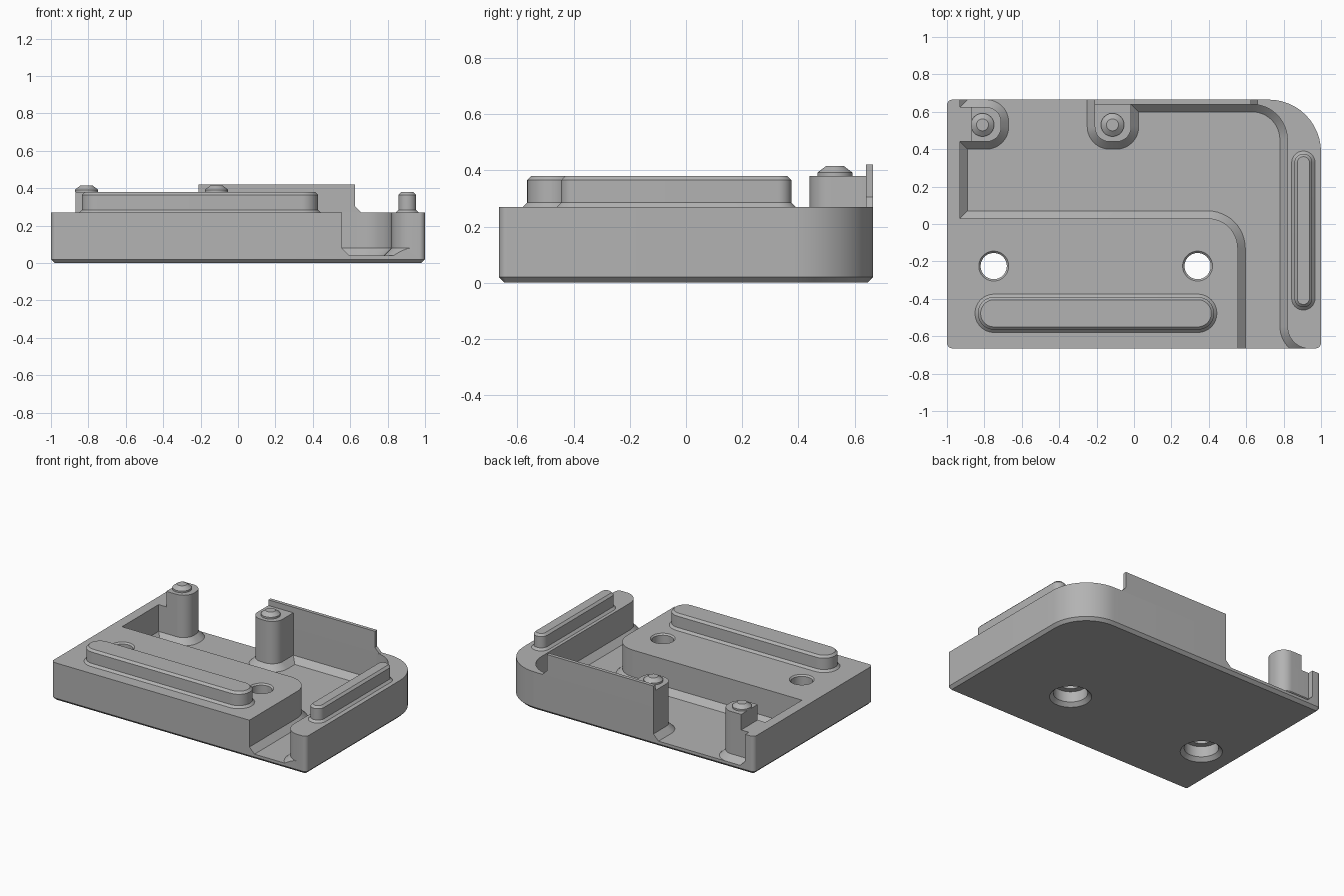
import bpy, bmesh, math
from mathutils import Vector

if "Cube" in bpy.data.objects:
    bpy.data.objects.remove(bpy.data.objects["Cube"])

grey = bpy.data.materials.new("plain grey")
grey.use_nodes = True
grey.diffuse_color = (0.45, 0.45, 0.45, 1)
grey.node_tree.nodes["Principled BSDF"].inputs["Base Color"].default_value = grey.diffuse_color

SEG = 12
BACK = 0.665
TOP = 0.27
POST_TOP = 0.38


def ring(corners, inset):
    """Counter-clockwise outline with rounded corners (x, y, radius), moved inwards."""
    pts = []
    for i, (x, y, r) in enumerate(corners):
        p = Vector((x, y))
        a = (p - Vector(corners[i - 1][:2])).normalized()
        b = (Vector(corners[(i + 1) % len(corners)][:2]) - p).normalized()
        turn = a.x * b.y - a.y * b.x
        q = p + (b - a) * inset / turn
        if r == 0:
            pts.append(q)
            continue
        side = 1 if turn > 0 else -1
        r = r - side * inset
        centre = q + (b - a) * r
        for k in range(SEG + 1):
            t = k / SEG * math.pi / 2
            pts.append(centre - r * (b * math.cos(t) - a * math.sin(t)))
    return pts


def loft(name, corners, levels):
    """Stack insets of one outline at the given (z, inset) levels."""
    bm = bmesh.new()
    rings = [[bm.verts.new((p.x, p.y, z)) for p in ring(corners, d)] for z, d in levels]
    for low, high in zip(rings, rings[1:]):
        for i in range(len(low)):
            j = (i + 1) % len(low)
            bm.faces.new((low[i], low[j], high[j], high[i]))
    bm.faces.new(rings[0][::-1])
    bm.faces.new(rings[-1])
    return finish(name, bm)


def finish(name, bm):
    bmesh.ops.recalc_face_normals(bm, faces=bm.faces)
    mesh = bpy.data.meshes.new(name)
    bm.to_mesh(mesh)
    bm.free()
    mesh.materials.append(grey)
    obj = bpy.data.objects.new(name, mesh)
    bpy.context.collection.objects.link(obj)
    return obj


def smooth(obj):
    bpy.ops.object.select_all(action='DESELECT')
    obj.select_set(True)
    bpy.context.view_layer.objects.active = obj
    bpy.ops.object.shade_smooth_by_angle(angle=math.radians(25))


def box(x0, x1, y0, y1, r):
    """Outline of a rectangle with equal corner radii."""
    return [(x0, y0, r), (x1, y0, r), (x1, y1, r), (x0, y1, r)]


def disc(x, y, r):
    return box(x - r, x + r, y - r, y + r, r * 0.999)


def cut(obj, cutter):
    mod = obj.modifiers.new("cut", 'BOOLEAN')
    mod.operation = 'DIFFERENCE'
    mod.solver = 'EXACT'
    mod.object = cutter
    bpy.context.view_layer.objects.active = obj
    bpy.ops.object.modifier_apply(modifier=mod.name)
    bpy.data.objects.remove(cutter)


# Tray body with a chamfered underside and one large corner
body = loft("tray_body",
            [(-1, -BACK, 0.03), (1, -BACK, 0.03), (1, BACK, 0.28), (-1, BACK, 0.03)],
            [(0, 0.02), (0.02, 0), (TOP, 0)])

# Pocket leaving the front block, side walls and post bases, open at front and back
pocket = [(0.555, -0.9, 0), (1.2, -0.9, 0), (1.2, -0.667, 0), (0.82, -0.667, 0.12),
          (0.82, 0.64, 0.19), (-0.015, 0.64, 0),
          (-0.015, 0.44, 0.08), (-0.21, 0.44, 0.08), (-0.21, 0.9, 0),
          (-0.93, 0.9, 0), (-0.93, 0.625, 0), (-0.71, 0.625, 0.08),
          (-0.71, 0.44, 0.08), (-0.93, 0.44, 0), (-0.93, 0.03, 0), (0.555, 0.03, 0.16)]
cut(body, loft("pocket_cutter", pocket, [(0.04, 0.04), (0.08, 0), (0.5, 0)]))

# Screw holes, countersunk on top and counterbored below
for x in (-0.75, 0.34):
    cut(body, loft("hole_cutter", disc(x, -0.225, 0.07),
                   [(-0.01, -0.075), (0.025, -0.04), (0.1, -0.04), (0.1, 0),
                    (0.26, 0), (0.28, -0.02)]))
smooth(body)

# Raised rails with flared feet and chamfered tops
for name, outline in (("front_rail", box(-0.835, 0.428, -0.565, -0.39, 0.087)),
                      ("side_rail", box(0.858, 0.953, -0.445, 0.375, 0.047))):
    smooth(loft(name, outline, [(TOP, -0.015), (0.285, 0), (0.365, 0), (POST_TOP, 0.015)]))

# Upper parts of the two posts
smooth(loft("right_post", [(-0.87, 0.44, 0), (-0.71, 0.44, 0.08),
                           (-0.71, 0.625, 0.08), (-0.87, 0.625, 0)],
            [(TOP, 0), (POST_TOP, 0)]))
smooth(loft("middle_post", [(-0.21, 0.44, 0.08), (-0.015, 0.44, 0.08),
                            (-0.015, 0.64, 0), (-0.21, 0.64, 0)],
            [(TOP, 0), (POST_TOP, 0)]))

# Locating pins
for name, x in (("right_pin", -0.81), ("middle_pin", -0.115)):
    smooth(loft(name, disc(x, 0.53, 0.062), [(POST_TOP, 0), (0.392, 0), (0.415, 0.03)]))

# Thin tall back wall with a sloped foot at its end
bm = bmesh.new()
face = bm.faces.new([bm.verts.new((x, 0.64, z)) for x, z in
                     ((-0.21, TOP), (0.66, TOP), (0.625, 0.305), (0.625, 0.42), (-0.21, 0.42))])
moved = bmesh.ops.extrude_face_region(bm, geom=[face])["geom"]
bmesh.ops.translate(bm, vec=(0, BACK - 0.64, 0),
                    verts=[v for v in moved if isinstance(v, bmesh.types.BMVert)])
finish("back_wall", bm)
